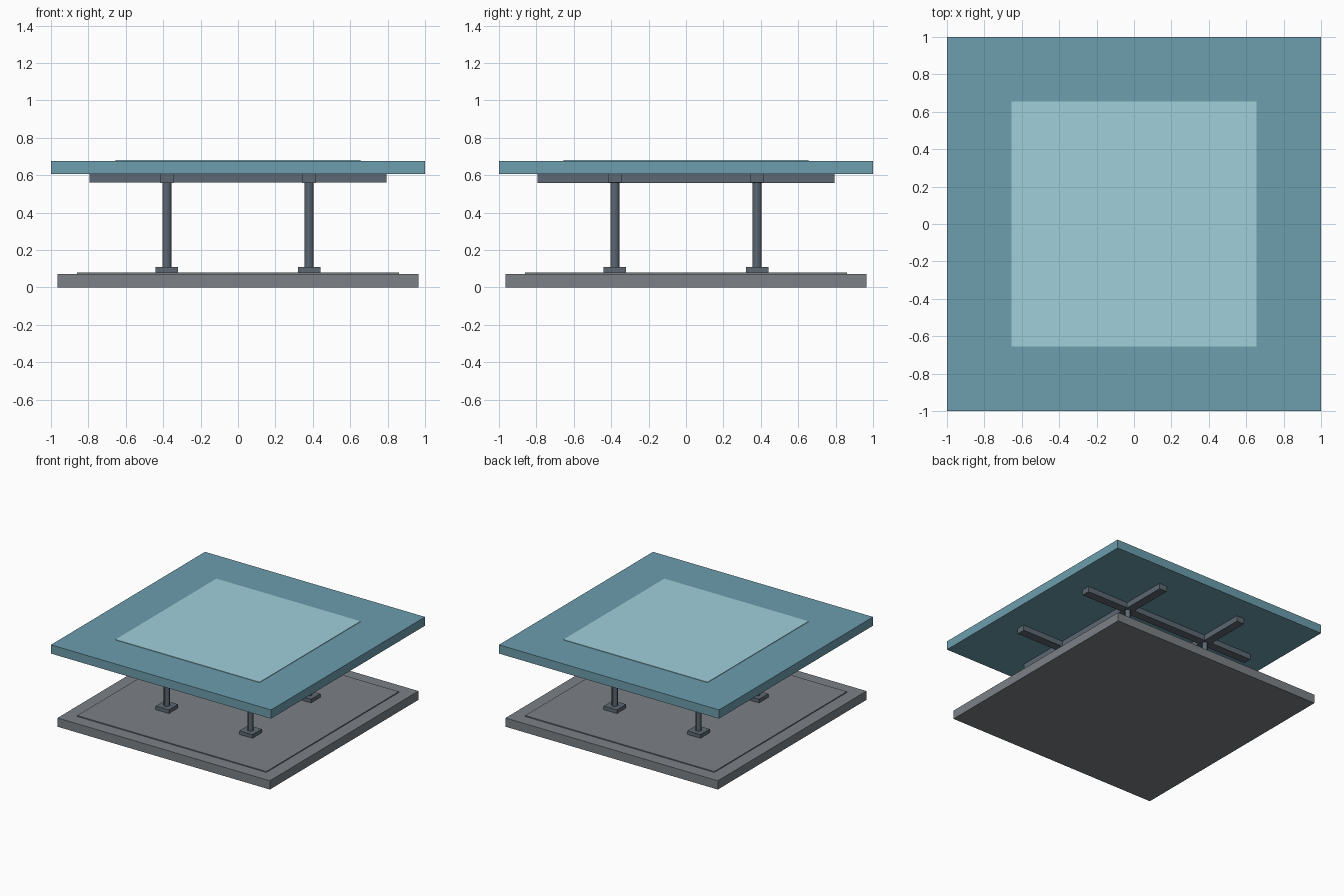
import bpy

if "Cube" in bpy.data.objects:
    bpy.data.objects.remove(bpy.data.objects["Cube"])


def material(name, rgb):
    m = bpy.data.materials.new(name)
    m.diffuse_color = (*rgb, 1)
    m.use_nodes = True
    m.node_tree.nodes["Principled BSDF"].inputs["Base Color"].default_value = m.diffuse_color
    return m


TEAL = material("teal", (0.15, 0.34, 0.42))
PALE = material("pale_teal", (0.35, 0.63, 0.71))
STEEL = material("dark_steel", (0.11, 0.14, 0.17))
GREY = material("grey", (0.20, 0.22, 0.24))


def box(name, x, y, z0, z1, width, depth, mat):
    bpy.ops.mesh.primitive_cube_add(size=1, location=(x, y, (z0 + z1) / 2))
    ob = bpy.context.object
    ob.name = name
    ob.scale = (width, depth, z1 - z0)
    bpy.ops.object.transform_apply(location=False, rotation=False, scale=True)
    ob.data.materials.append(mat)
    return ob


def post(name, x, y, z0, z1, radius, mat):
    bpy.ops.mesh.primitive_cylinder_add(
        vertices=12, radius=radius, depth=z1 - z0, location=(x, y, (z0 + z1) / 2))
    ob = bpy.context.object
    ob.name = name
    ob.data.materials.append(mat)
    bpy.ops.object.shade_smooth_by_angle()


# Base slab with a thin raised plate
box("base_slab", 0, 0, 0, 0.072, 1.93, 1.93, GREY)
box("base_plate", 0, 0, 0.07, 0.08, 1.72, 1.72, GREY)

# Top slab with a pale inlay panel
box("top_slab", 0, 0, 0.605, 0.677, 2, 2, TEAL)
box("top_panel", 0, 0, 0.67, 0.681, 1.31, 1.31, PALE)

# Crossed beams under the top
OFF = 0.38
for s, side in ((-1, "low"), (1, "high")):
    box("beam_x_" + side, 0, s * OFF, 0.56, 0.606, 1.59, 0.07, STEEL)
    box("beam_y_" + side, s * OFF, 0, 0.559, 0.606, 0.07, 1.59, STEEL)

# Posts on square feet, one at each beam crossing
for sx, h in ((-1, "left"), (1, "right")):
    for sy, v in ((-1, "front"), (1, "back")):
        box(f"foot_{v}_{h}", sx * OFF, sy * OFF, 0.075, 0.11, 0.12, 0.12, STEEL)
        post(f"post_{v}_{h}", sx * OFF, sy * OFF, 0.105, 0.565, 0.024, STEEL)
